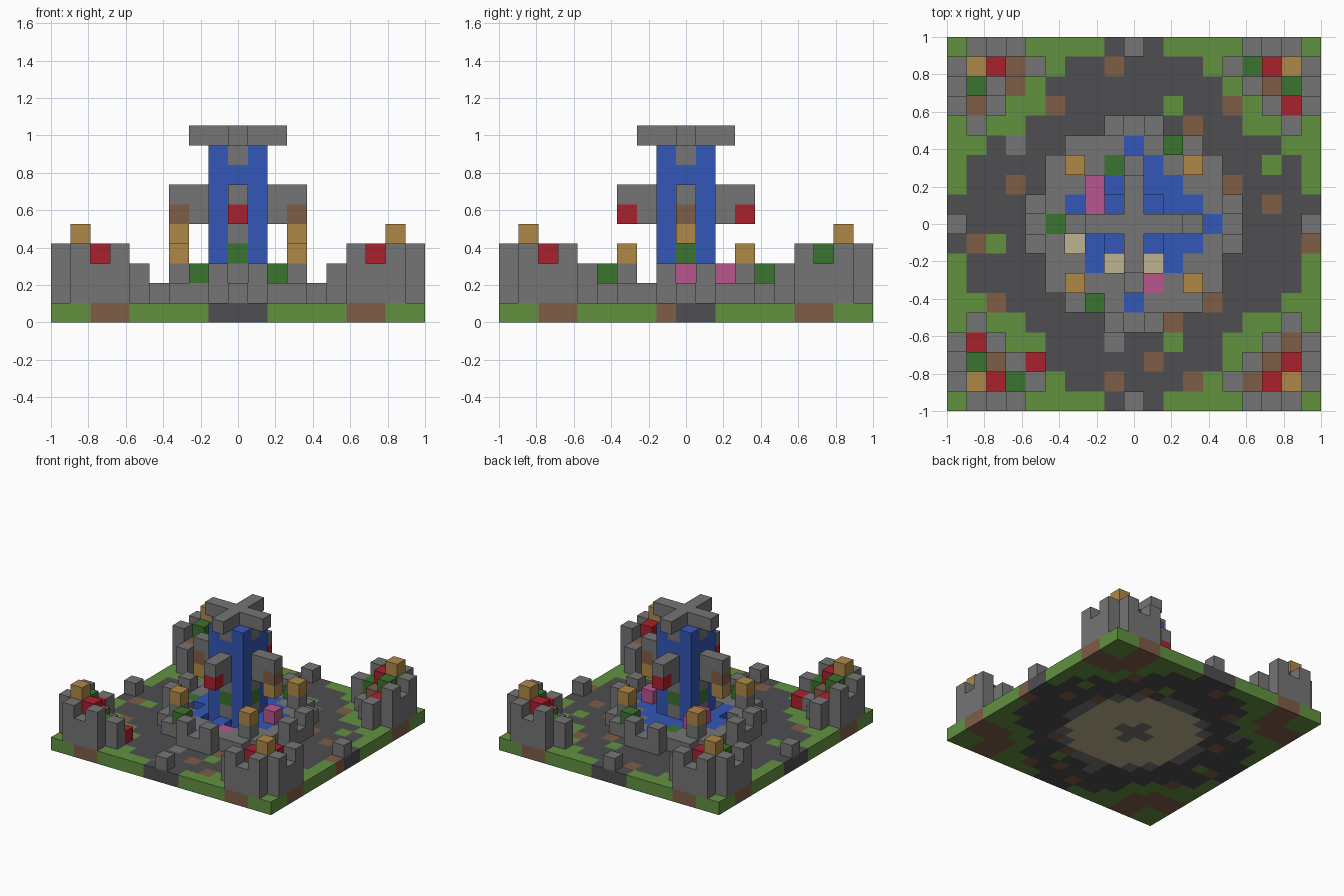
import bpy
import bmesh
from math import hypot
from mathutils import Vector

start_cube = bpy.data.objects.get("Cube")
if start_cube:
    bpy.data.objects.remove(start_cube, do_unlink=True)

CELL = 2 / 19
EDGE = 9

# Flat colours as display values, converted to linear
COLOURS = {
    "stone": (118, 117, 117), "paving": (78, 77, 81), "grass": (98, 145, 64),
    "earth": (126, 93, 71), "amber": (176, 136, 70), "red": (170, 33, 45),
    "leaf": (58, 115, 46), "water": (52, 87, 183), "pink": (184, 86, 140),
    "sand": (190, 180, 142),
}


def linear(value):
    c = value / 255
    return c / 12.92 if c <= 0.04045 else ((c + 0.055) / 1.055) ** 2.4


def make_material(name, rgb):
    colour = (*map(linear, rgb), 1)
    mat = bpy.data.materials.new(name)
    mat.use_nodes = True
    mat.diffuse_color = colour
    shader = mat.node_tree.nodes["Principled BSDF"]
    shader.inputs["Base Color"].default_value = colour
    shader.inputs["Roughness"].default_value = 0.9
    return mat


MATERIALS = {name: make_material(name, rgb) for name, rgb in COLOURS.items()}
blocks = {}


def put(part, x, y, z, colour):
    blocks[x, y, z] = (part, colour)


def column(part, x, y, low, high, colour):
    for z in range(low, high + 1):
        put(part, x, y, z, colour)


# Ground slab: basin floor, round paved court, grass and earthy corners
COURT = [9, 9, 8, 8, 7, 5, 4, 4, 3, 1]


def ground_colour(x, y):
    d = hypot(x, y)
    if d <= 1:
        return "stone"
    if d < 4.6:
        return "sand"
    if d < 5.2:
        return "stone"
    if abs(x) <= COURT[abs(y)]:
        return "paving"
    a, b = EDGE - abs(x), EDGE - abs(y)
    if 2 <= max(a, b) <= 3 and a + b <= 5:
        return "earth"
    return "grass"


span = range(-EDGE, EDGE + 1)
for x in span:
    for y in span:
        put("ground", x, y, 0, ground_colour(x, y))

PATCHES = {
    "earth": [(-1, 8), (-4, 6), (5, 6), (3, 5), (-6, 2), (5, 2), (7, 1), (-8, -1),
              (9, -1), (-7, -4), (4, -4), (2, -5), (1, -7), (-1, -8), (3, -8)],
    "grass": [(2, 6), (-7, -1), (2, -6), (7, 3)],
    "stone": [(-6, 4), (-1, -6)],
}
for colour, cells in PATCHES.items():
    for x, y in cells:
        put("ground", x, y, 0, colour)

# Basin: ring wall around the pool
for x in span:
    for y in span:
        d = hypot(x, y)
        if d < 3.5 or (d == 4 and 0 in (x, y)):
            put("pool", x, y, 1, "water")
        elif d < 5.2:
            put("basin_wall", x, y, 1, "stone")
put("basin_wall", -1, -3, 1, "stone")

# Gaps in the pool that reveal its sandy floor
for x, y in [(-3, -1), (-1, -2), (1, -2)]:
    blocks.pop((x, y, 1))

# Raised wall ends and lantern posts, repeated on all sides
for sx in (-1, 1):
    for sy in (-1, 1):
        put("basin_wall", sx, 5 * sy, 2, "stone")
        put("basin_wall", 5 * sx, sy, 2, "stone")
        put("lantern_post", 3 * sx, 3 * sy, 2, "stone")
        put("lantern", 3 * sx, 3 * sy, 3, "amber")

# Plants and blossoms
for x, y, z in [(-4, 0, 1), (-1, 3, 1), (2, 4, 2), (-2, -4, 2)]:
    put("basin_plants", x, y, z, "leaf")
for x, y, z in [(-2, 2, 2), (-2, 1, 2), (3, 0, 2), (1, -3, 1)]:
    put("blossoms", x, y, z, "pink")

# Tower: stone core with falling water at the corners
for x in (-1, 0, 1):
    for y in (-1, 0, 1):
        column("tower", x, y, 1, 8, "water" if x and y else "stone")

# Tower faces, brackets, hanging lanterns, cross roof and edge markers
for dx, dy in [(1, 0), (-1, 0), (0, 1), (0, -1)]:
    put("tower", dx, dy, 7, "water")
    put("tower_plants", dx, dy, 3, "leaf")
    column("bracket", 2 * dx, 2 * dy, 5, 6, "stone")
    put("bracket", 3 * dx, 3 * dy, 6, "stone")
    if dx:
        put("hanging_lantern", 3 * dx, 0, 5, "earth")
        put("hanging_lantern", 3 * dx, 0, 4, "amber")
    else:
        put("hanging_banner", 0, 3 * dy, 5, "red")
    for step in range(3):
        put("cross_roof", step * dx, step * dy, 9, "stone")
    put("edge_marker", EDGE * dx, EDGE * dy, 1, "stone")

# Corner ruins: notched walls around a stepped pile of goods
PILE = [(1, 1), (2, 1), (1, 2), (3, 1), (2, 2), (1, 3), (3, 2), (2, 3)]
GOODS = {
    (-1, 1): "amber red leaf earth stone earth none stone",
    (1, 1): "amber red leaf leaf earth red stone stone",
    (-1, -1): "amber red leaf leaf earth red stone stone",
    (1, -1): "amber red red earth earth earth stone stone",
}
for (sx, sy), goods in GOODS.items():
    def at(a, b):
        return sx * (EDGE - a), sy * (EDGE - b)

    for n, top in [(1, 3), (2, 2), (3, 3)]:
        column("corner_wall", *at(0, n), 1, top, "stone")
        column("corner_wall", *at(n, 0), 1, top, "stone")
    column("corner_wall", *at(1, 4), 1, 2, "stone")
    column("corner_wall", *at(4, 1), 1, 2, "stone")
    for (a, b), colour in zip(PILE, goods.split()):
        if colour != "none":
            top = 6 - a - b
            column("corner_pile", *at(a, b), 1, top - 1, "stone")
            put("corner_pile", *at(a, b), top, colour)
put("corner_pile", -5, -7, 1, "red")

# Build each part as a shell of only its exposed block faces
SIDES = [Vector(v) for v in ((1, 0, 0), (-1, 0, 0), (0, 1, 0),
                             (0, -1, 0), (0, 0, 1), (0, 0, -1))]


def build_part(part):
    bm = bmesh.new()
    used = []
    for cell, (owner, colour) in blocks.items():
        if owner != part:
            continue
        if colour not in used:
            used.append(colour)
        centre = Vector(cell) + Vector((0, 0, 0.5))
        for n in SIDES:
            if tuple(int(c) for c in Vector(cell) + n) in blocks:
                continue
            u = Vector((n.y, n.z, n.x)) / 2
            v = n.cross(u)
            mid = centre + n / 2
            corners = (mid - u - v, mid + u - v, mid + u + v, mid - u + v)
            face = bm.faces.new([bm.verts.new(p * CELL) for p in corners])
            face.material_index = used.index(colour)
    bmesh.ops.remove_doubles(bm, verts=bm.verts[:], dist=CELL / 100)
    mesh = bpy.data.meshes.new(part)
    bm.to_mesh(mesh)
    bm.free()
    for colour in used:
        mesh.materials.append(MATERIALS[colour])
    bpy.context.collection.objects.link(bpy.data.objects.new(part, mesh))


for part in sorted({owner for owner, _ in blocks.values()}):
    build_part(part)
